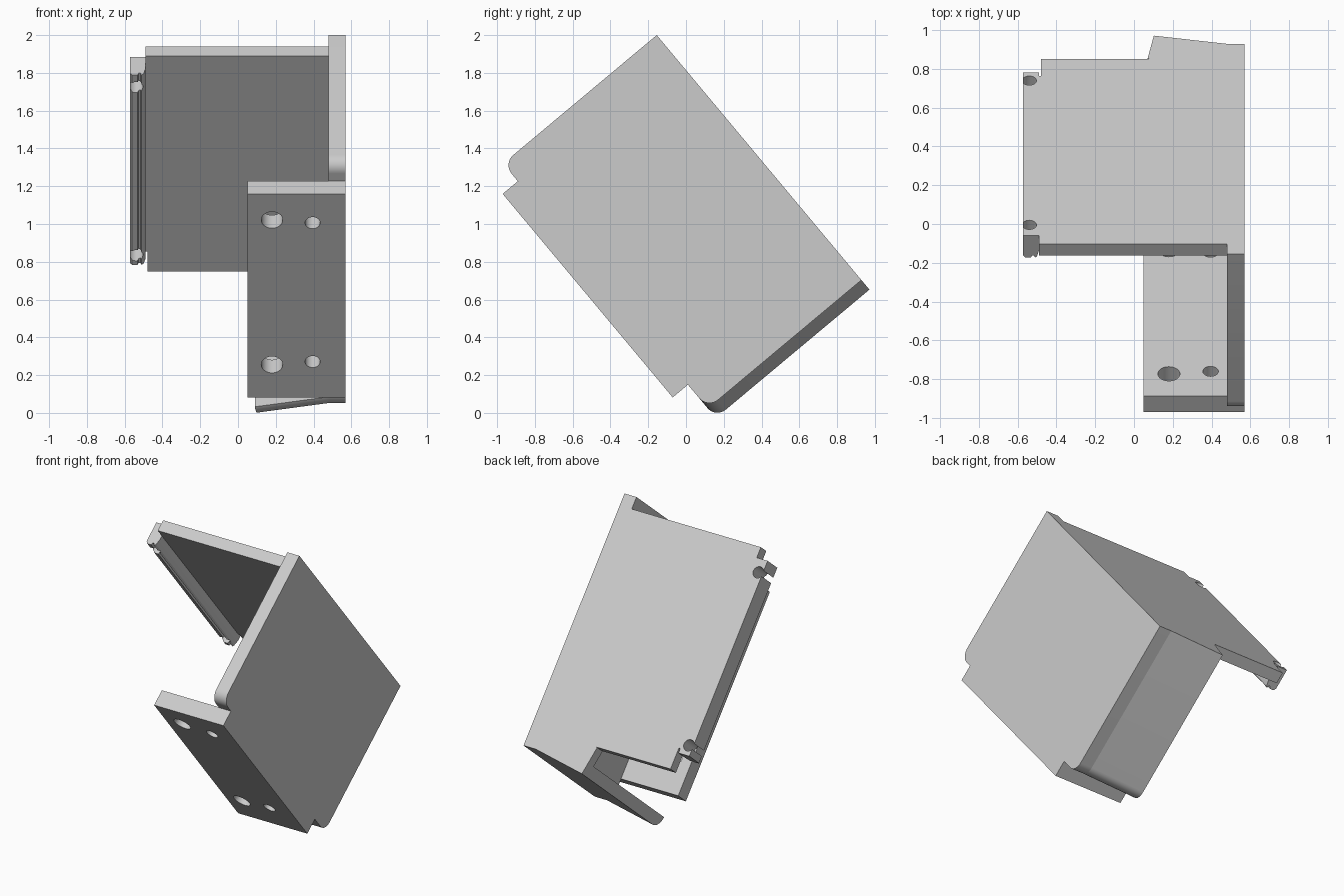
import bpy, bmesh, math

if "Cube" in bpy.data.objects:
    bpy.data.objects.remove(bpy.data.objects["Cube"], do_unlink=True)

# One metal colour
metal = bpy.data.materials.new("light_grey_metal")
metal.use_nodes = True
GREY = (0.6, 0.6, 0.6, 1)
metal.diffuse_color = GREY
metal.node_tree.nodes["Principled BSDF"].inputs["Base Color"].default_value = GREY

TILT = math.atan2(-0.767, 0.641)
ORIGIN = (0, -0.155, 2.0)


def finish(bm, name):
    """Parts use x = width, y = length, z = minus depth, then lean together."""
    bmesh.ops.recalc_face_normals(bm, faces=bm.faces)
    mesh = bpy.data.meshes.new(name)
    bm.to_mesh(mesh)
    bm.free()
    mesh.materials.append(metal)
    ob = bpy.data.objects.new(name, mesh)
    bpy.context.collection.objects.link(ob)
    ob.location = ORIGIN
    ob.rotation_euler = (TILT, 0, 0)
    return ob


def prism(name, profile, x0, x1, warp=None):
    """Extrude a (length, depth) profile along x."""
    bm = bmesh.new()
    face = bm.faces.new([bm.verts.new((x0, u, -v)) for u, v in profile])
    new = bmesh.ops.extrude_face_region(bm, geom=[face])["geom"]
    for v in new:
        if isinstance(v, bmesh.types.BMVert):
            v.co.x = x1
    if warp:
        for v in bm.verts:
            warp(v.co)
    return finish(bm, name)


def box(name, x0, x1, u0, u1, v0, v1):
    return prism(name, [(u0, v0), (u1, v0), (u1, v1), (u0, v1)], x0, x1)


def arc(u, v, r, start):
    return [(u + r * math.cos(start + i * math.pi / 16),
             v + r * math.sin(start + i * math.pi / 16)) for i in range(9)]


def cut(ob, cutter):
    mod = ob.modifiers.new("cut", 'BOOLEAN')
    mod.operation = 'DIFFERENCE'
    mod.solver = 'EXACT'
    mod.object = cutter
    bpy.context.view_layer.update()
    bpy.context.view_layer.objects.active = ob
    bpy.ops.object.modifier_apply(modifier=mod.name)
    bpy.data.objects.remove(cutter, do_unlink=True)


def drill(ob, x, u, r, v0, v1):
    bm = bmesh.new()
    bmesh.ops.create_cone(bm, cap_ends=True, segments=32, radius1=r, radius2=r,
                          depth=v1 - v0)
    bmesh.ops.translate(bm, verts=bm.verts, vec=(x, u, -(v0 + v1) / 2))
    cut(ob, finish(bm, "drill_cutter"))


# Side plate with two rounded front corners
R, DEPTH, END = 0.07, 1.06, 1.69
outer_round = arc(END - R, DEPTH - R, R, 0)
side = prism("side_plate",
             [(0, 0), (END, 0)] + outer_round + arc(R, DEPTH - R, R, math.pi / 2),
             0.48, 0.57)

# Back panel, with a relief at its lower outer corner
back = box("back_panel", -0.49, 0.48, 0.08, 1.57, 0, 0.075)
cut(back, box("relief_cutter", -0.6, -0.48, 1.43, 1.7, -0.1, 0.2))

# Front mounting flange with two large and two small holes
flange = box("front_flange", 0.05, 0.57, 0.122, 1.526, 1.057, 1.165)
for x, r, ends in ((0.18, 0.057, (0.302, 1.3)), (0.395, 0.04, (0.322, 1.28))):
    for u in ends:
        drill(flange, x, u, r, 0.95, 1.3)


# Lower flange, splayed outward from the side plate
def splay(co):
    if co.x < 0.3:
        co.x += 0.17 * (co.y - 1.5)
    co.y += 0.175 * (0.48 - co.x)


lower = prism("lower_flange",
              [(1.5, 0), (END, 0)] + outer_round +
              [(1.61, DEPTH), (1.61, 0.075), (1.5, 0.075)], 0.07, 0.48, splay)

# Edge lip with chamfered corners, a front groove and an open hole near each end
bm = bmesh.new()
section = [(-0.49, 0), (-0.572, 0), (-0.572, 0.135), (-0.56, 0.15), (-0.532, 0.15),
           (-0.526, 0.135), (-0.516, 0.135), (-0.51, 0.15), (-0.5, 0.14), (-0.49, 0.1)]
face = bm.faces.new([bm.verts.new((x, 0.15, -v)) for x, v in section])
for g in bmesh.ops.extrude_face_region(bm, geom=[face])["geom"]:
    if isinstance(g, bmesh.types.BMVert):
        g.co.y = 1.46
lip = finish(bm, "edge_lip")
for u in (0.235, 1.395):
    drill(lip, -0.54, u, 0.037, -0.1, 0.3)

# Smooth only the curved faces
for ob in (side, back, flange, lower, lip):
    bpy.ops.object.select_all(action='DESELECT')
    ob.select_set(True)
    bpy.context.view_layer.objects.active = ob
    bpy.ops.object.shade_smooth_by_angle(angle=math.radians(25))
